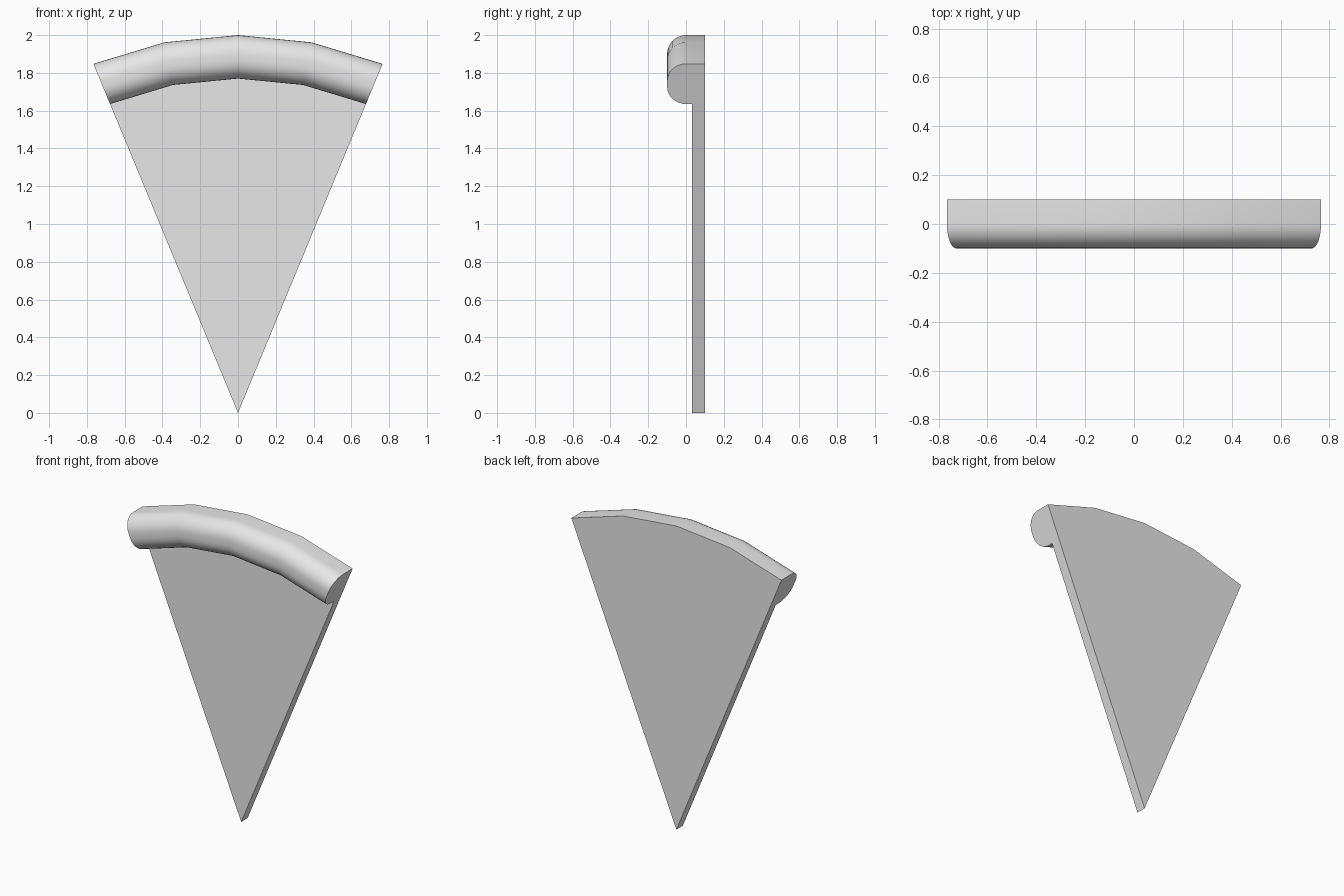
import bpy, bmesh
from math import sin, cos, pi, radians

cube = bpy.data.objects.get("Cube")
if cube:
    bpy.data.objects.remove(cube)

RADIUS, INNER, ROUND = 2.0, 1.77, 0.1
BACK, FRONT = 0.1, 0.033
HALF_ANGLE, SEGMENTS, ARC_STEPS = radians(22.5), 4, 8

grey = bpy.data.materials.new("light_grey")
grey.use_nodes = True
colour = (0.8, 0.8, 0.8, 1)
grey.diffuse_color = colour
grey.node_tree.nodes["Principled BSDF"].inputs["Base Color"].default_value = colour


def quarter(centre, start):
    """Quarter round of the crust, as (radius, depth) points."""
    angles = [start + pi / 2 * i / ARC_STEPS for i in range(ARC_STEPS + 1)]
    return [(centre + ROUND * cos(a), -ROUND * sin(a)) for a in angles]


# Slice profile: thin base, then a thick rounded crust at the rim
profile = [(0, BACK), (RADIUS, BACK)]
profile += quarter(RADIUS - ROUND, 0) + quarter(INNER + ROUND, pi / 2)
profile += [(INNER, FRONT), (0, FRONT)]

# Sweep the profile around the tip
bm = bmesh.new()
rings = []
for i in range(SEGMENTS + 1):
    a = HALF_ANGLE * (2 * i / SEGMENTS - 1)
    rings.append([bm.verts.new((r * sin(a), y, r * cos(a))) for r, y in profile])
for left, right in zip(rings, rings[1:]):
    for j in range(len(profile) - 1):
        bm.faces.new((left[j], left[j + 1], right[j + 1], right[j]))

# Cut sides, tip and clean flat faces
bm.faces.new(rings[0])
bm.faces.new(rings[-1])
bmesh.ops.remove_doubles(bm, verts=bm.verts, dist=0.0001)
bmesh.ops.recalc_face_normals(bm, faces=bm.faces)
bmesh.ops.dissolve_limit(bm, angle_limit=radians(0.5), verts=bm.verts, edges=bm.edges)

mesh = bpy.data.meshes.new("crusted_slice")
bm.to_mesh(mesh)
bm.free()
mesh.materials.append(grey)
piece = bpy.data.objects.new("crusted_slice", mesh)
bpy.context.collection.objects.link(piece)

# Smooth crust with sharp cut edges
bpy.ops.object.select_all(action="DESELECT")
piece.select_set(True)
bpy.context.view_layer.objects.active = piece
bpy.ops.object.shade_smooth_by_angle(angle=radians(30))
